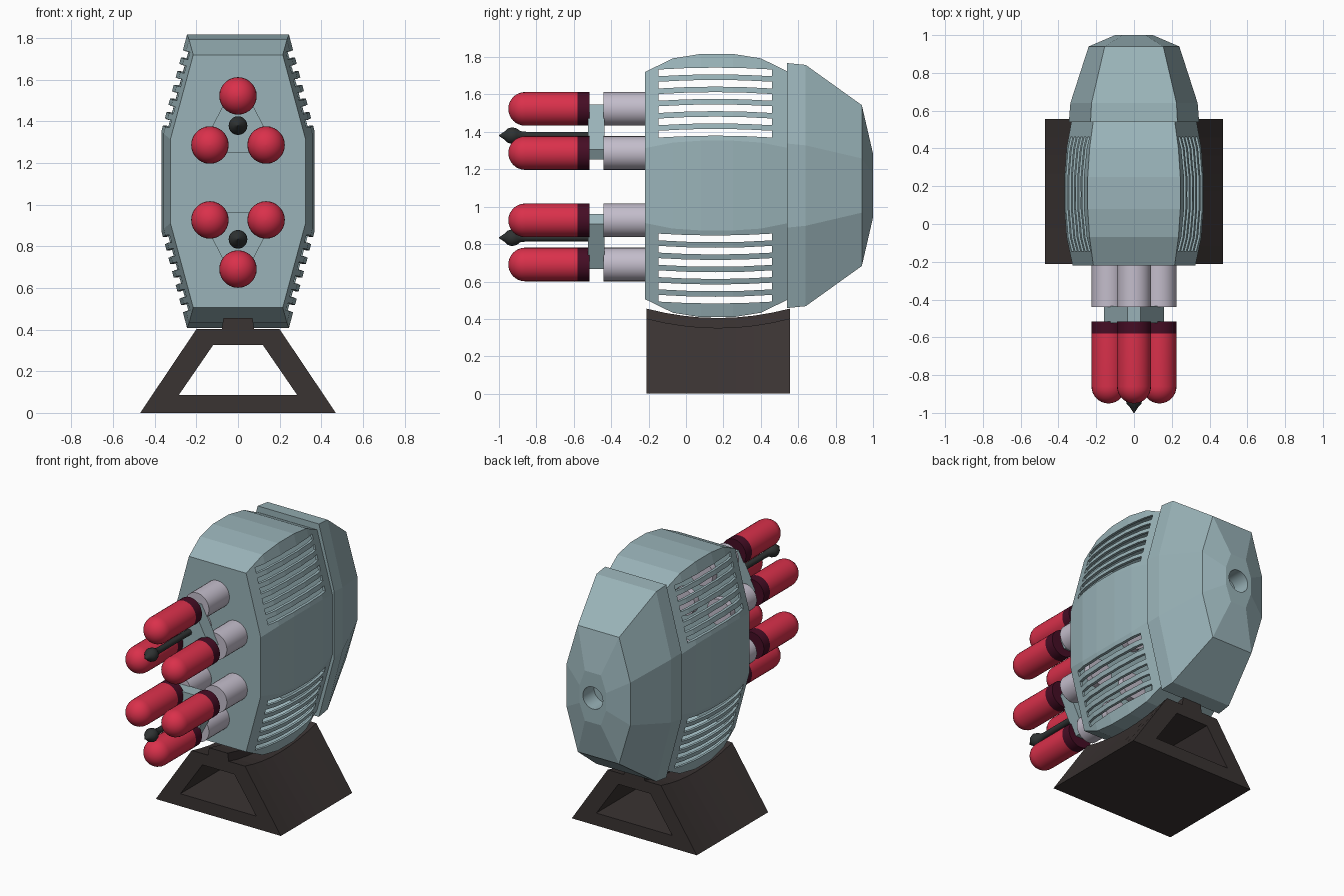
import bpy, bmesh, math
from mathutils import Vector

if "Cube" in bpy.data.objects:
    bpy.data.objects.remove(bpy.data.objects["Cube"])

CZ = 1.113  # height of the pod axis


def mat(name, rgb):
    m = bpy.data.materials.new(name)
    m.diffuse_color = (*rgb, 1)
    m.use_nodes = True
    m.node_tree.nodes["Principled BSDF"].inputs["Base Color"].default_value = m.diffuse_color
    return m


STEEL = mat("blue_grey_steel", (0.32, 0.45, 0.48))
RED = mat("warhead_red", (0.70, 0.03, 0.07))
BAND = mat("dark_maroon", (0.06, 0.004, 0.018))
TUBE = mat("pale_lavender", (0.55, 0.51, 0.60))
STAND = mat("dark_brown", (0.042, 0.033, 0.032))
ROD = mat("charcoal", (0.028, 0.032, 0.032))


def make_object(name, bm, mats, smooth=False):
    bmesh.ops.recalc_face_normals(bm, faces=bm.faces)
    me = bpy.data.meshes.new(name)
    bm.to_mesh(me)
    bm.free()
    ob = bpy.data.objects.new(name, me)
    bpy.context.collection.objects.link(ob)
    for m in mats:
        me.materials.append(m)
    bpy.ops.object.select_all(action='DESELECT')
    bpy.context.view_layer.objects.active = ob
    ob.select_set(True)
    if smooth:
        bpy.ops.object.shade_smooth_by_angle(angle=math.radians(35))
    return ob


def add_loft(bm, rings):
    """Skin a list of equal-length closed rings and cap both ends."""
    loops = [[bm.verts.new(p) for p in r] for r in rings]
    n = len(loops[0])
    for a, b in zip(loops, loops[1:]):
        for i in range(n):
            bm.faces.new((a[i], a[(i + 1) % n], b[(i + 1) % n], b[i]))
    bm.faces.new(loops[0])
    bm.faces.new(loops[-1][::-1])


def octagon(y, hh, hw, top_w, side_h):
    """Tall octagon: half height, half width, top half width, side half height."""
    q = [(hw, side_h), (top_w, hh), (-top_w, hh), (-hw, side_h),
         (-hw, -side_h), (-top_w, -hh), (top_w, -hh), (hw, -side_h)]
    return [(x, y, CZ + z) for x, z in q]


def cut(ob, cutter):
    bpy.context.view_layer.objects.active = ob
    md = ob.modifiers.new("cut", 'BOOLEAN')
    md.operation, md.solver, md.object = 'DIFFERENCE', 'EXACT', cutter
    bpy.ops.object.modifier_apply(modifier=md.name)
    bpy.data.objects.remove(cutter)


def lathe(name, profile, cx, cz, mats, band_rule=None, seg=28):
    """Revolve (y, radius) points about an axis along y."""
    bm = bmesh.new()
    rings = []
    for y, r in profile:
        rings.append([(cx + r * math.cos(2 * math.pi * i / seg), y,
                       cz + r * math.sin(2 * math.pi * i / seg)) for i in range(seg)])
    add_loft(bm, rings)
    if band_rule:
        for f in bm.faces:
            f.material_index = int(band_rule(f.calc_center_median()))
    return make_object(name, bm, mats, True)


# Pod shell: faceted barrel, hollow, with vents through both sides
bm = bmesh.new()
add_loft(bm, [octagon(*r) for r in (
    (-0.22, 0.607, 0.325, 0.215, 0.20), (-0.07, 0.68, 0.357, 0.235, 0.23),
    (0.08, 0.704, 0.368, 0.245, 0.24), (0.25, 0.704, 0.368, 0.245, 0.24),
    (0.40, 0.68, 0.357, 0.235, 0.23), (0.55, 0.607, 0.33, 0.215, 0.20))])
body = make_object("pod_shell", bm, [STEEL])
solid = body.modifiers.new("wall", 'SOLIDIFY')
solid.thickness, solid.offset = 0.02, -1
bpy.ops.object.modifier_apply(modifier="wall")

bm = bmesh.new()
for side in (1, -1):
    for i in range(6):
        h = 0.018
        rings = []
        for k in range(5):
            t = k / 2 - 1
            z = CZ + side * (0.275 + 0.0655 * i + 0.010 * (1 - t * t))
            y = 0.157 + 0.303 * t
            rings.append([(-0.6, y, z - h), (0.6, y, z - h), (0.6, y, z + h), (-0.6, y, z + h)])
        add_loft(bm, rings)
cut(body, make_object("vent_cutter", bm, [STEEL]))

# Rear cap with a round exhaust recess
bm = bmesh.new()
add_loft(bm, [octagon(*r) for r in (
    (0.54, 0.655, 0.345, 0.23, 0.225), (0.64, 0.645, 0.337, 0.225, 0.215),
    (0.94, 0.43, 0.24, 0.155, 0.145), (1.0, 0.17, 0.10, 0.06, 0.06))])
cap = make_object("rear_cap", bm, [STEEL])
cut(cap, lathe("recess_cutter", [(0.88, 0.075), (1.1, 0.075)], 0, CZ, [STEEL]))

# Two mirrored clusters of three rockets, each with a bracket and a probe
for label, s in (("upper", 1), ("lower", -1)):
    mid = 1.107
    spots = [(0, mid + s * 0.416), (0.135, mid + s * 0.18), (-0.135, mid + s * 0.18)]
    for k, (x, z) in enumerate(spots):
        lathe(f"{label}_launch_tube_{k}", [(-0.44, 0.09), (-0.16, 0.09)], x, z, [TUBE])
        nose = [(-0.86 - 0.09 * math.sin(a), max(0.09 * math.cos(a), 0.0015))
                for a in (math.pi / 2 * j / 8 for j in range(9))]
        lathe(f"{label}_rocket_{k}", [(-0.515, 0.09), (-0.58, 0.09)] + nose, x, z,
              [RED, BAND], lambda c: c.y > -0.579)

    # Bracket plate joining the three rockets
    bm = bmesh.new()
    tri = [(-0.035, 0.44), (0.035, 0.44), (0.16, 0.20), (0.13, 0.145),
           (-0.13, 0.145), (-0.16, 0.20)]
    add_loft(bm, [[(x, y, mid + s * z) for x, z in tri] for y in (-0.525, -0.435)])
    make_object(f"{label}_bracket", bm, [STEEL])

    # Probe rod with a ball and pointed tip
    lathe(f"{label}_probe",
          [(-0.44, 0.02), (-0.85, 0.02), (-0.885, 0.024), (-0.905, 0.038), (-0.93, 0.045),
           (-0.953, 0.038), (-0.97, 0.022), (-1.0, 0.002)],
          0, mid + s * 0.273, [ROD], seg=20)

# Stand: trapezoid prism whose top follows the pod, with a window through it
bm = bmesh.new()
rings = []
for k in range(9):
    t = k / 4 - 1
    d = 0.05 * (1 - t * t)
    right = [(0.47, 0), (0.2, 0.402 - d), (0.078, 0.402 - d), (0.07, 0.455 - d)]
    prof = right + [(-x, z) for x, z in reversed(right)]
    rings.append([(x, 0.172 + 0.383 * t, z) for x, z in prof])
add_loft(bm, rings)
stand = make_object("stand", bm, [STAND])
bm = bmesh.new()
win = [(-0.285, 0.085), (0.285, 0.085), (0.12, 0.325), (-0.12, 0.325)]
add_loft(bm, [[(x, y, z) for x, z in win] for y in (-0.4, 0.8)])
cut(stand, make_object("window_cutter", bm, [STAND]))
